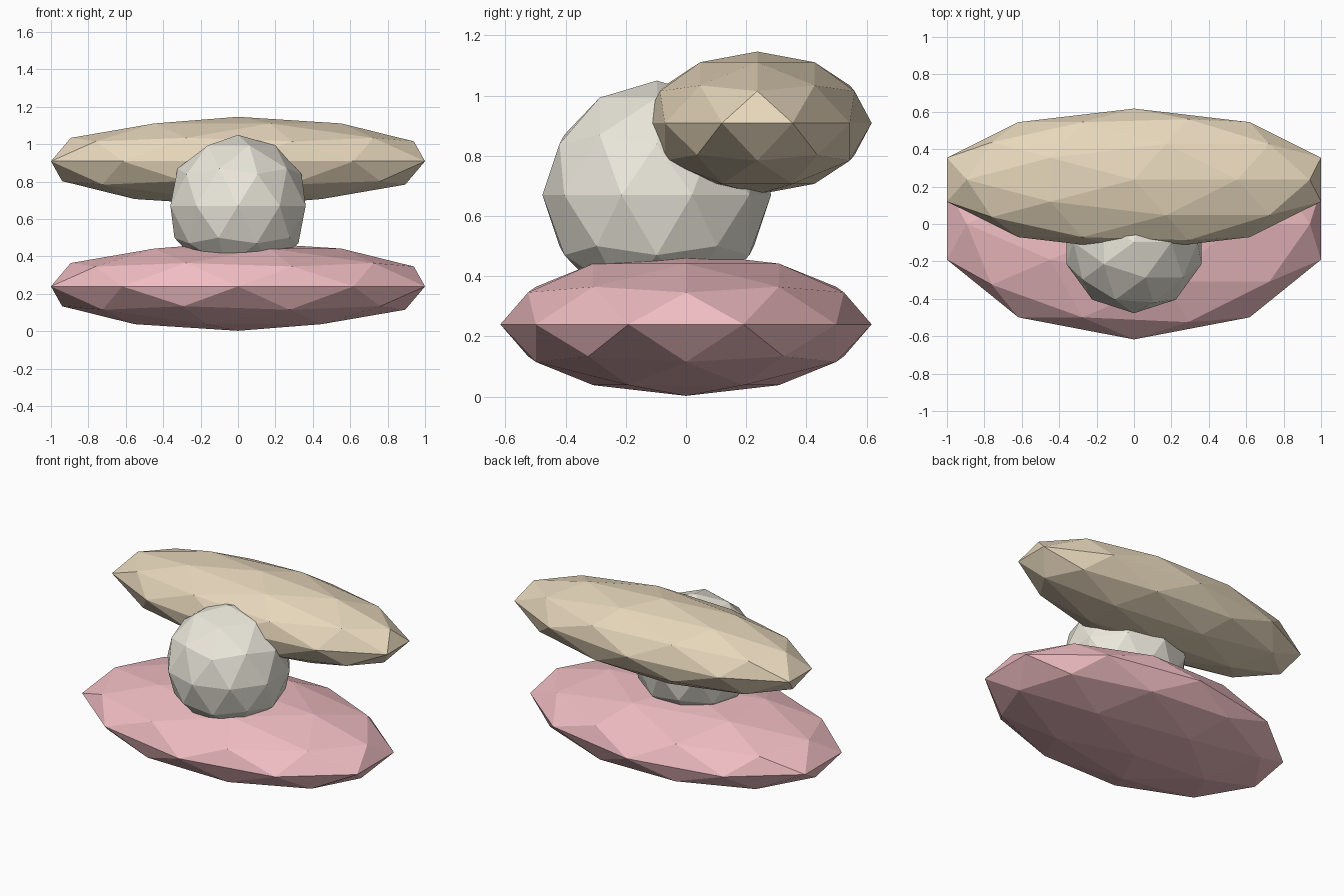
import bpy

if "Cube" in bpy.data.objects:
    bpy.data.objects.remove(bpy.data.objects["Cube"])


def material(name, rgb):
    mat = bpy.data.materials.new(name)
    mat.diffuse_color = (*rgb, 1)
    mat.use_nodes = True
    mat.node_tree.nodes["Principled BSDF"].inputs["Base Color"].default_value = mat.diffuse_color
    return mat


def pebble(name, centre, radii, mat):
    """Low-poly ellipsoid with flat faces."""
    bpy.ops.mesh.primitive_ico_sphere_add(subdivisions=2, radius=1)
    obj = bpy.context.object
    obj.name = name
    obj.location = centre
    obj.scale = radii
    bpy.ops.object.transform_apply(location=False, rotation=False, scale=True)
    obj.data.materials.append(mat)
    return obj


pink = material("pink", (0.87, 0.51, 0.54))
cream = material("cream", (0.80, 0.68, 0.50))
pearl_white = material("pearl white", (0.83, 0.80, 0.71))

# wide lower half, half-open upper half, ball held between them
pebble("lower_shell", (0, 0, 0.24), (1.0515, 0.617, 0.2375), pink)
pebble("upper_shell", (0, 0.237, 0.909), (1.0515, 0.38, 0.2375), cream)
pebble("pearl", (0, -0.097, 0.67), (0.38, 0.38, 0.38), pearl_white)
